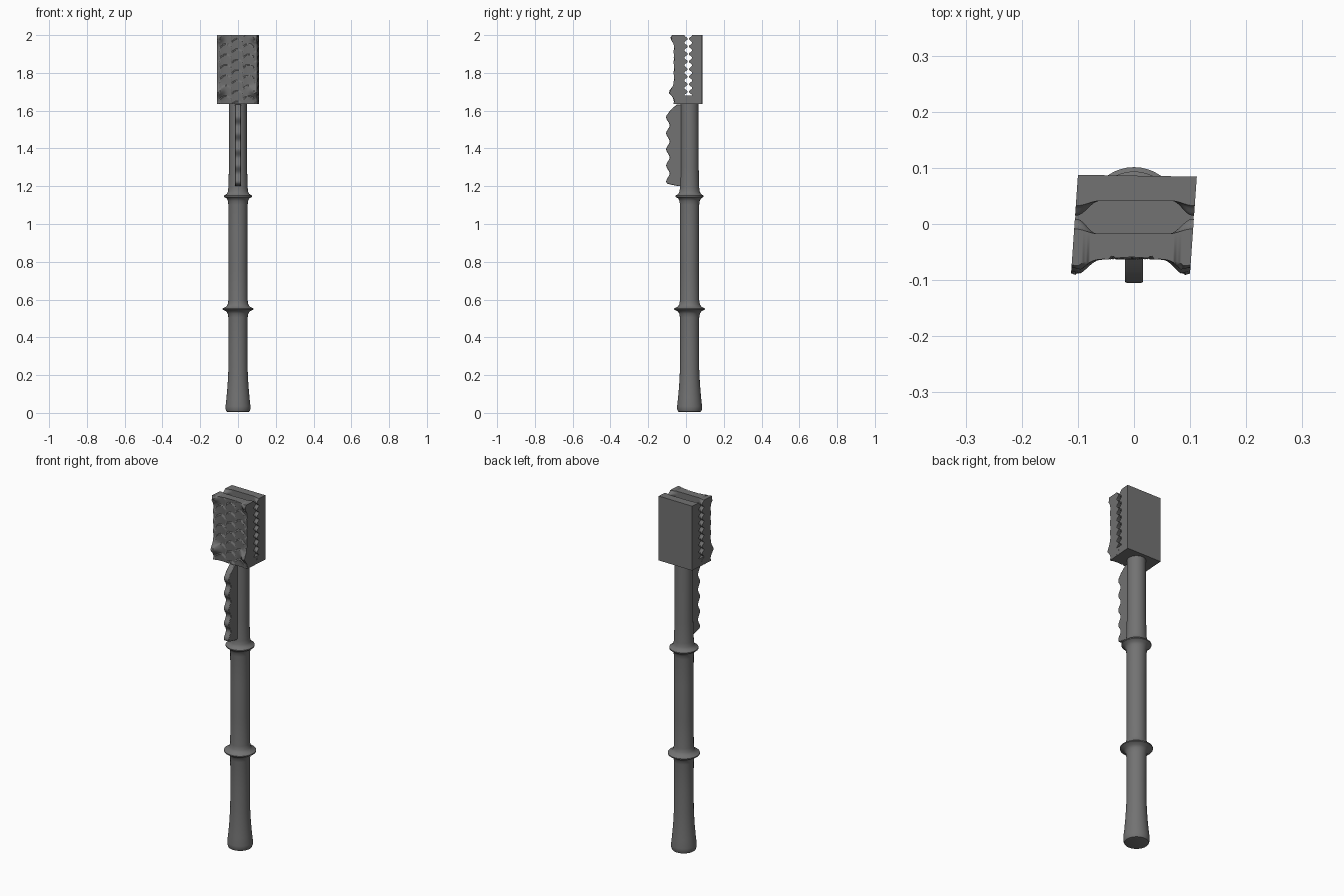
import bpy, bmesh, math

if "Cube" in bpy.data.objects:
    bpy.data.objects.remove(bpy.data.objects["Cube"], do_unlink=True)

GREY = (0.17, 0.17, 0.17, 1)
mat = bpy.data.materials.new("dark grey")
mat.use_nodes = True
mat.diffuse_color = GREY
mat.node_tree.nodes["Principled BSDF"].inputs["Base Color"].default_value = GREY

AXIS_Y = 0.019          # handle axis
HALF_W = 0.106          # half width of the head
BOTTOM, FLOOR, TOP = 1.635, 1.68, 2.0
GAP_Y = 0.012           # middle of the toothed gap


def finish(name, bm, angle=40):
    bmesh.ops.recalc_face_normals(bm, faces=bm.faces)
    mesh = bpy.data.meshes.new(name)
    bm.to_mesh(mesh)
    bm.free()
    mesh.materials.append(mat)
    obj = bpy.data.objects.new(name, mesh)
    bpy.context.collection.objects.link(obj)
    bpy.ops.object.select_all(action="DESELECT")
    obj.select_set(True)
    bpy.context.view_layer.objects.active = obj
    bpy.ops.object.shade_smooth_by_angle(angle=math.radians(angle))
    return obj


def lathe(name, profile, sides=40):
    """Closed turned solid around the handle axis."""
    bm = bmesh.new()
    rings = []
    for r, z in profile:
        rings.append([bm.verts.new((r * math.cos(a), AXIS_Y + r * math.sin(a), z))
                      for a in (2 * math.pi * i / sides for i in range(sides))])
    for low, high in zip(rings, rings[1:]):
        for i in range(sides):
            k = (i + 1) % sides
            bm.faces.new((low[i], low[k], high[k], high[i]))
    bm.faces.new(rings[0])
    bm.faces.new(rings[-1])
    return finish(name, bm)


def slab(name, half, z0, z1, nx, nz, front, back):
    """Solid between two height functions of x and z, slightly skewed."""
    bm = bmesh.new()

    def sheet(height):
        rows = []
        for j in range(nz + 1):
            z = z0 + (z1 - z0) * j / nz
            row = []
            for i in range(nx + 1):
                x = half * (2 * i / nx - 1)
                y = height(x, z)
                row.append(bm.verts.new((x + 0.07 * y, y, z)))
            rows.append(row)
        for a, b in zip(rows, rows[1:]):
            for i in range(nx):
                bm.faces.new((a[i], a[i + 1], b[i + 1], b[i]))
        return rows[0] + [r[-1] for r in rows[1:]] + rows[-1][-2::-1] + [r[0] for r in rows[-2:0:-1]]

    rim_a, rim_b = sheet(front), sheet(back)
    for i in range(len(rim_a)):
        bm.faces.new((rim_a[i - 1], rim_a[i], rim_b[i], rim_b[i - 1]))
    return finish(name, bm, 50)


# Handle: flared foot, shaft and two sharp collars
def collar(z, r, shaft):
    steps = [(-0.045, 0), (-0.025, 0.1), (-0.012, 0.35), (-0.003, 0.95),
             (0.003, 0.95), (0.012, 0.35), (0.025, 0.1), (0.045, 0)]
    return [(shaft + (r - shaft) * f, z + dz) for dz, f in steps]


lathe("handle", [(0.05, 0.004), (0.061, 0.007), (0.066, 0.02), (0.066, 0.035),
                 (0.061, 0.08), (0.055, 0.15), (0.051, 0.23), (0.05, 0.35)]
      + collar(0.55, 0.084, 0.051) + [(0.05, 0.75), (0.05, 0.95)]
      + collar(1.147, 0.076, 0.051) + [(0.048, 1.3), (0.047, 1.66)])

# Finger grip: thin fin with a wavy front edge
bm = bmesh.new()
outline = [(AXIS_Y, 1.2), (-0.04, 1.2), (-0.1, 1.213)]
for i in range(61):
    z = 1.22 + 0.355 * i / 60
    outline.append((-0.096 - 0.009 * math.cos(2 * math.pi * (z - 1.225) / 0.085), z))
outline += [(-0.085, 1.6), (-0.05, 1.632), (AXIS_Y, 1.632)]
face = bm.faces.new([bm.verts.new((-0.016, y, z)) for y, z in outline])
out = bmesh.ops.extrude_face_region(bm, geom=[face])
bmesh.ops.translate(bm, vec=(0.032, 0, 0),
                    verts=[v for v in out["geom"] if isinstance(v, bmesh.types.BMVert)])
fin = finish("finger_grip", bm)
bevel = fin.modifiers.new("soft_edges", "BEVEL")
bevel.width, bevel.segments = 0.003, 2


# Head: half of the gap, wide inside and toothed along both sides
def half_gap(x, z):
    t = min(max((abs(x) - 0.065) / 0.038, 0), 1)
    edge = t * t * (3 - 2 * t)
    tooth = 0.012 + 0.009 * math.cos(2 * math.pi * (z - FLOOR) / 0.04)
    return 0.029 * (1 - edge) + tooth * edge


# Scaly front with a knob at each corner
def scaly_front(x, z):
    column = round(x / 0.06)
    dx = (x - column * 0.06) / 0.03
    ramp = ((z + 0.018 * dx * dx) / 0.055 + 0.5 * (column % 2)) % 1
    y = -0.057 - 0.006 * ramp - 0.004 * (x / HALF_W) ** 4
    for kz, size, spread in ((1.7, 0.026, 0.026), (1.985, 0.018, 0.022)):
        d2 = (abs(x) - 0.095) ** 2 + (z - kz) ** 2
        y -= size * math.exp(-d2 / spread ** 2)
    return y


slab("front_plate", HALF_W, BOTTOM, TOP, 52, 91,
     scaly_front, lambda x, z: GAP_Y - half_gap(x, z))
slab("back_plate", HALF_W, BOTTOM, TOP, 52, 91,
     lambda x, z: GAP_Y + half_gap(x, z), lambda x, z: 0.086 - 0.015 * x)
slab("head_floor", HALF_W - 0.0005, BOTTOM, FLOOR, 1, 1,
     lambda x, z: -0.04, lambda x, z: 0.07)
